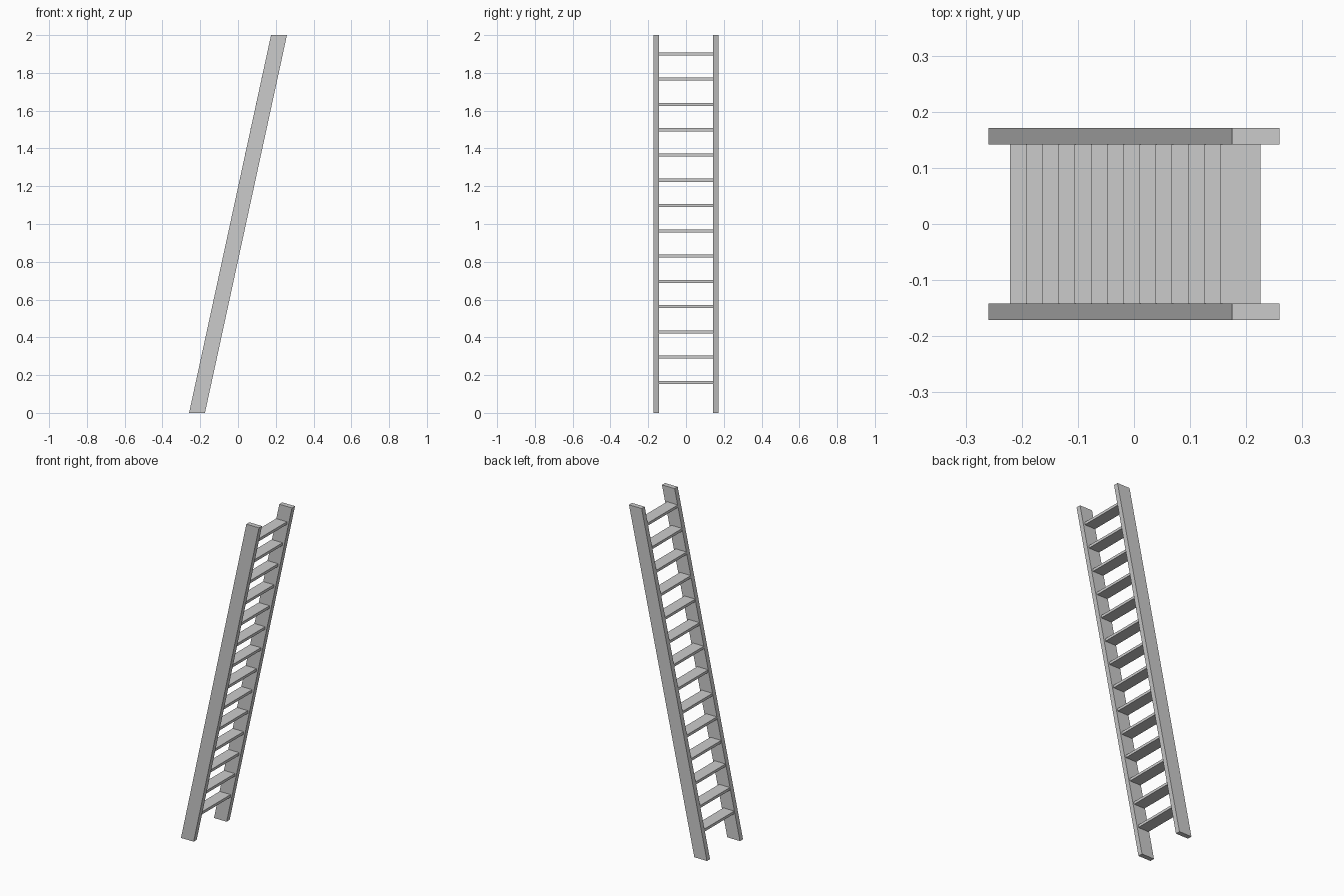
import bpy
import bmesh

cube = bpy.data.objects.get("Cube")
if cube:
    bpy.data.objects.remove(cube, do_unlink=True)

grey = bpy.data.materials.new("plain_grey")
grey.use_nodes = True
colour = (0.6, 0.6, 0.6, 1)
grey.diffuse_color = colour
grey.node_tree.nodes["Principled BSDF"].inputs["Base Color"].default_value = colour


def extrude_profile(name, points, y0, y1):
    """Sweep an x-z outline from y0 to y1."""
    bm = bmesh.new()
    face = bm.faces.new([bm.verts.new((x, y0, z)) for x, z in points])
    swept = bmesh.ops.extrude_face_region(bm, geom=[face])["geom"]
    verts = [v for v in swept if isinstance(v, bmesh.types.BMVert)]
    bmesh.ops.translate(bm, verts=verts, vec=(0, y1 - y0, 0))
    bmesh.ops.recalc_face_normals(bm, faces=bm.faces)
    mesh = bpy.data.meshes.new(name)
    bm.to_mesh(mesh)
    bm.free()
    mesh.materials.append(grey)
    obj = bpy.data.objects.new(name, mesh)
    bpy.context.collection.objects.link(obj)
    return obj


# Leaning side rails, cut level at floor and top
INNER, OUTER = 0.142, 0.171
rail = [(-0.259, 0), (-0.175, 0), (0.259, 2), (0.175, 2)]
extrude_profile("front_rail", rail, -OUTER, -INNER)
extrude_profile("back_rail", rail, INNER, OUTER)

# Level treads climbing between the rails
COUNT, DEPTH, HALF = 14, 0.072, 0.008
for i in range(COUNT):
    x = -0.221 + i * 0.0288
    z = 0.162 + i * 0.1337
    tread = [(x, z - HALF), (x + DEPTH, z - HALF), (x + DEPTH, z + HALF), (x, z + HALF)]
    extrude_profile(f"tread_{i + 1}", tread, -INNER, INNER)
